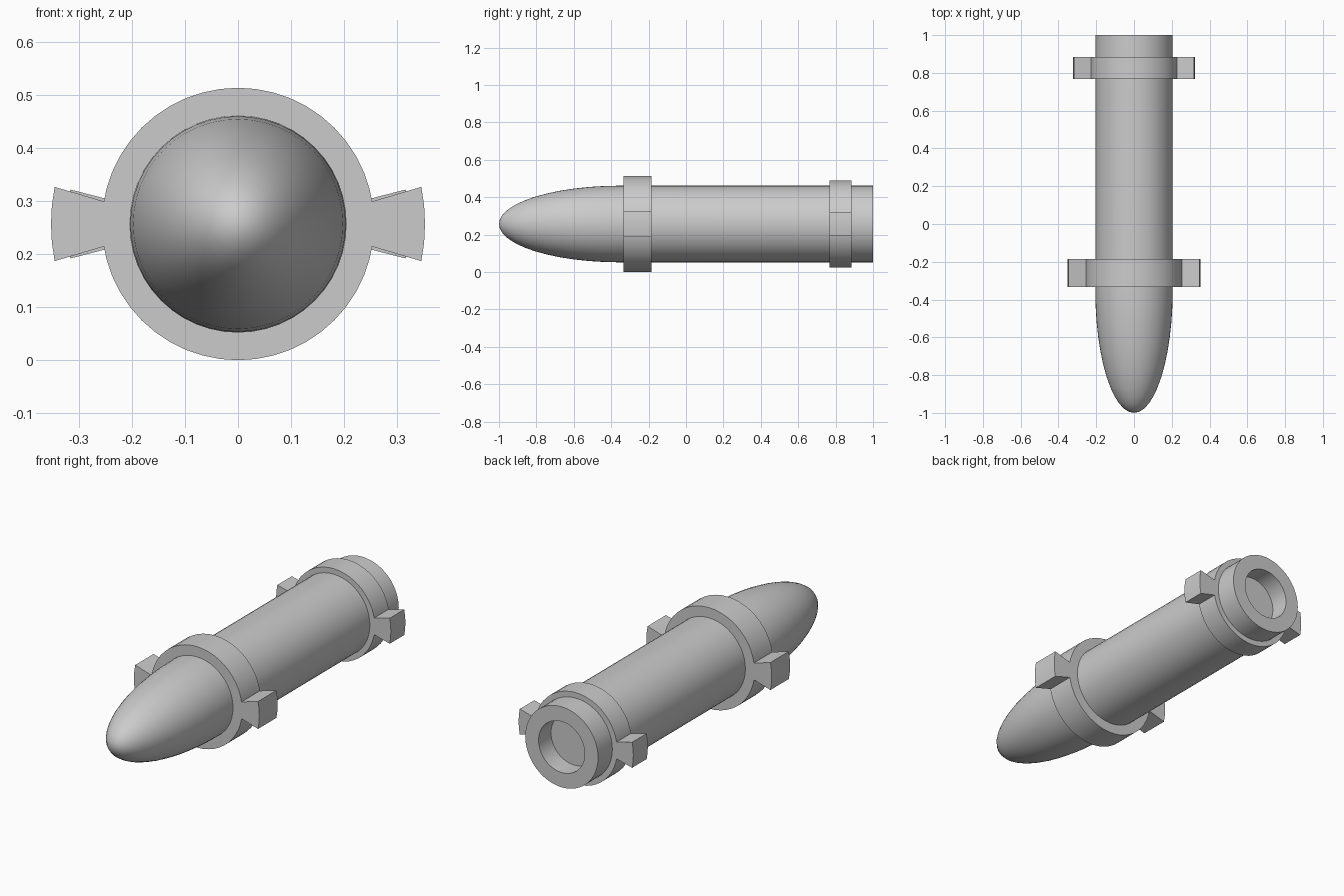
import bpy
from math import sin, cos, pi, asin

if "Cube" in bpy.data.objects:
    bpy.data.objects.remove(bpy.data.objects["Cube"])

CZ = 0.257   # height of the long axis
SEG = 48


def make(name, verts, faces, angle=30):
    me = bpy.data.meshes.new(name)
    me.from_pydata(verts, [], faces)
    me.update()
    ob = bpy.data.objects.new(name, me)
    bpy.context.collection.objects.link(ob)
    bpy.ops.object.select_all(action='DESELECT')
    ob.select_set(True)
    bpy.context.view_layer.objects.active = ob
    bpy.ops.object.mode_set(mode='EDIT')
    bpy.ops.mesh.select_all(action='SELECT')
    bpy.ops.mesh.remove_doubles(threshold=1e-5)
    bpy.ops.mesh.normals_make_consistent(inside=False)
    bpy.ops.object.mode_set(mode='OBJECT')
    if angle:
        bpy.ops.object.shade_smooth_by_angle(angle=angle * pi / 180)
    return ob


def revolve(name, profile, closed=False, angle=30):
    """Spin (radius, y) points around the long axis."""
    n = len(profile)
    verts = [(r * sin(2 * pi * i / SEG), y, CZ + r * cos(2 * pi * i / SEG))
             for i in range(SEG) for r, y in profile]
    faces = []
    for i in range(SEG):
        j = (i + 1) % SEG
        for k in range(n if closed else n - 1):
            m = (k + 1) % n
            faces.append((i * n + k, i * n + m, j * n + m, j * n + k))
    return make(name, verts, faces, angle)


def lug_pair(name, y0, y1, r_in, h_in, r_out, h_out):
    """Flared lug with a curved outer face, mirrored to the other side."""
    a = asin(h_out / r_out)
    outline = [(r_in, -h_in)]
    outline += [(r_out * cos(t * a), r_out * sin(t * a)) for t in (-1, -.5, 0, .5, 1)]
    outline += [(r_in, h_in)]
    n = len(outline)
    verts = [(x, y, CZ + z) for y in (y0, y1) for x, z in outline]
    faces = [tuple(range(n)), tuple(range(n, 2 * n))]
    faces += [(k, (k + 1) % n, n + (k + 1) % n, n + k) for k in range(n)]
    ob = make(name, verts, faces)
    mod = ob.modifiers.new("mirror", 'MIRROR')
    mod.use_axis = (True, False, False)


# Body: elliptical nose, straight tube and recessed tail
R = 0.205
nose = [(R * sin(i * pi / 24), -0.35 - 0.65 * cos(i * pi / 24)) for i in range(13)]
tail = [(R, 1.0), (0.13, 1.0), (0.13, 0.9), (0, 0.9)]
revolve("body", nose + tail)

# Collars with side lugs: name, y range, outer radius, lug base half height, lug tip
for name, y0, y1, rad, h_in, r_out, h_out in (
        ("front", -0.333, -0.185, 0.257, 0.042, 0.353, 0.070),
        ("rear", 0.768, 0.885, 0.233, 0.042, 0.323, 0.065)):
    revolve(name + "_collar", [(R - 0.003, y0), (rad, y0), (rad, y1), (R - 0.003, y1)], True)
    lug_pair(name + "_lugs", y0, y1, rad - 0.006, h_in, r_out, h_out)
